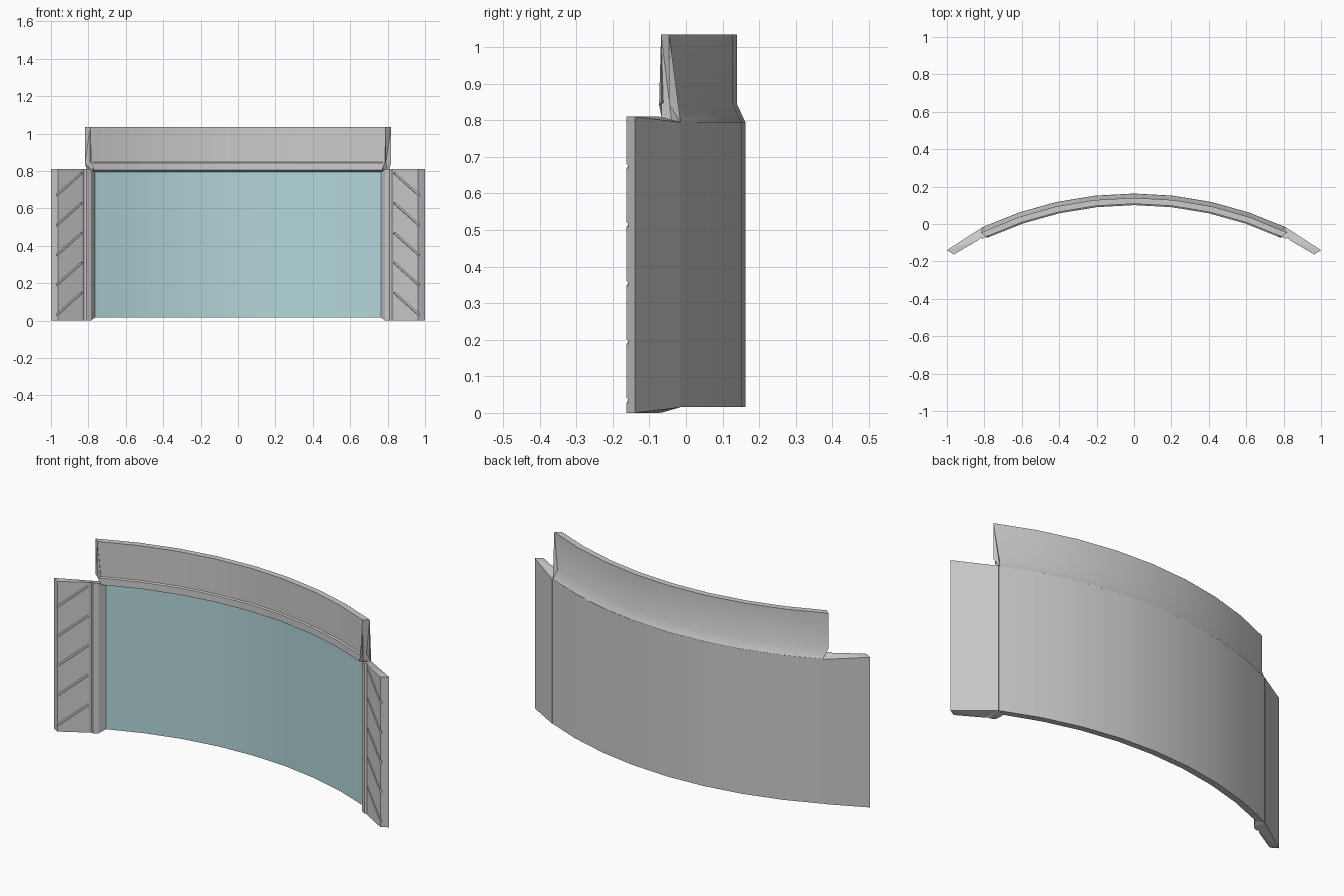
import bpy, bmesh
from math import asin, sin, cos, radians
from mathutils import Vector, Matrix

if "Cube" in bpy.data.objects:
    bpy.data.objects.remove(bpy.data.objects["Cube"])

CY = -1.752      # centre of the curved plan
SEGMENTS = 8


def finish(bm, name, smooth=True):
    bmesh.ops.recalc_face_normals(bm, faces=bm.faces)
    mesh = bpy.data.meshes.new(name)
    bm.to_mesh(mesh)
    bm.free()
    if smooth:
        mesh.shade_smooth()
        mesh.set_sharp_from_angle(angle=radians(30))
    ob = bpy.data.objects.new(name, mesh)
    bpy.context.collection.objects.link(ob)
    return ob


def loft(bm, rings):
    """Skin a list of closed rings and cap both ends."""
    rings = [[bm.verts.new(p) for p in ring] for ring in rings]
    n = len(rings[0])
    for a, b in zip(rings, rings[1:]):
        for i in range(n):
            j = (i + 1) % n
            bm.faces.new((a[i], a[j], b[j], b[i]))
    caps = [bm.faces.new(rings[0][::-1]), bm.faces.new(rings[-1])]
    bmesh.ops.triangulate(bm, faces=caps)


def arc_sweep(name, profile):
    """Sweep (radius, z, half width) points around the curved plan."""
    bm = bmesh.new()
    rings = []
    for k in range(SEGMENTS + 1):
        t = 2 * k / SEGMENTS - 1
        ring = []
        for r, z, half in profile:
            a = t * asin(half / r)
            ring.append((r * sin(a), CY + r * cos(a), z))
        rings.append(ring)
    loft(bm, rings)
    return finish(bm, name)


# Curved backing shell
arc_sweep("backing_shell", [(1.915, .016, .812), (1.915, .796, .812),
                            (1.886, .796, .800), (1.886, .016, .800)])

# Tinted front panel
panel = arc_sweep("front_panel", [(1.888, .016, .772), (1.888, .80, .772),
                                  (1.882, .80, .772), (1.882, .016, .772)])
tint = bpy.data.materials.new("tinted_panel")
tint.diffuse_color = (.45, .67, .70, 1)
tint.use_nodes = True
tint.node_tree.nodes["Principled BSDF"].inputs["Base Color"].default_value = tint.diffuse_color
panel.data.materials.append(tint)

# Raised upper lip with a flared foot and a small front ledge
arc_sweep("upper_lip", [(1.892, 1.035, .818), (1.860, 1.035, .790),
                        (1.860, .848, .790), (1.853, .843, .785),
                        (1.853, .806, .770), (1.880, .795, .775),
                        (1.915, .793, .805), (1.892, .843, .818)])

# Side wing with inner post: plan points (x, y, end inset)
plan = [(1.0, -.14, 0), (.963, -.163, 0), (.832, -.086, 0), (.823, -.075, 0),
        (.809, -.079, 0), (.785, -.066, .001), (.765, -.033, .016), (.81, -.0165, .015)]
bm = bmesh.new()
loft(bm, [[(x, y, i) for x, y, i in plan], [(x, y, .81 - i) for x, y, i in plan]])
wing = finish(bm, "side_wings", smooth=False)

# Slanted grooves cut in the wing front
bm = bmesh.new()
for k in range(5):
    z = .03 + .16 * k
    p, q = Vector((.834, -.0872, z + .12)), Vector((.968, -.166, z))
    d = (q - p).normalized()
    n = Vector((-.507, -.862, 0)).normalized()
    s = d.cross(n).normalized()
    n = s.cross(d)
    rot = Matrix((d, n, s)).transposed().to_4x4()
    size = Matrix.Diagonal(((q - p).length, .014, .011, 1))
    bmesh.ops.create_cube(bm, size=1, matrix=Matrix.Translation((p + q) / 2) @ rot @ size)
cutter = finish(bm, "groove_cutter", smooth=False)
cutter.hide_render = True
cutter.hide_set(True)

cut = wing.modifiers.new("grooves", 'BOOLEAN')
cut.operation = 'DIFFERENCE'
cut.solver = 'EXACT'
cut.object = cutter
wing.modifiers.new("mirror", 'MIRROR').use_axis = (True, False, False)
